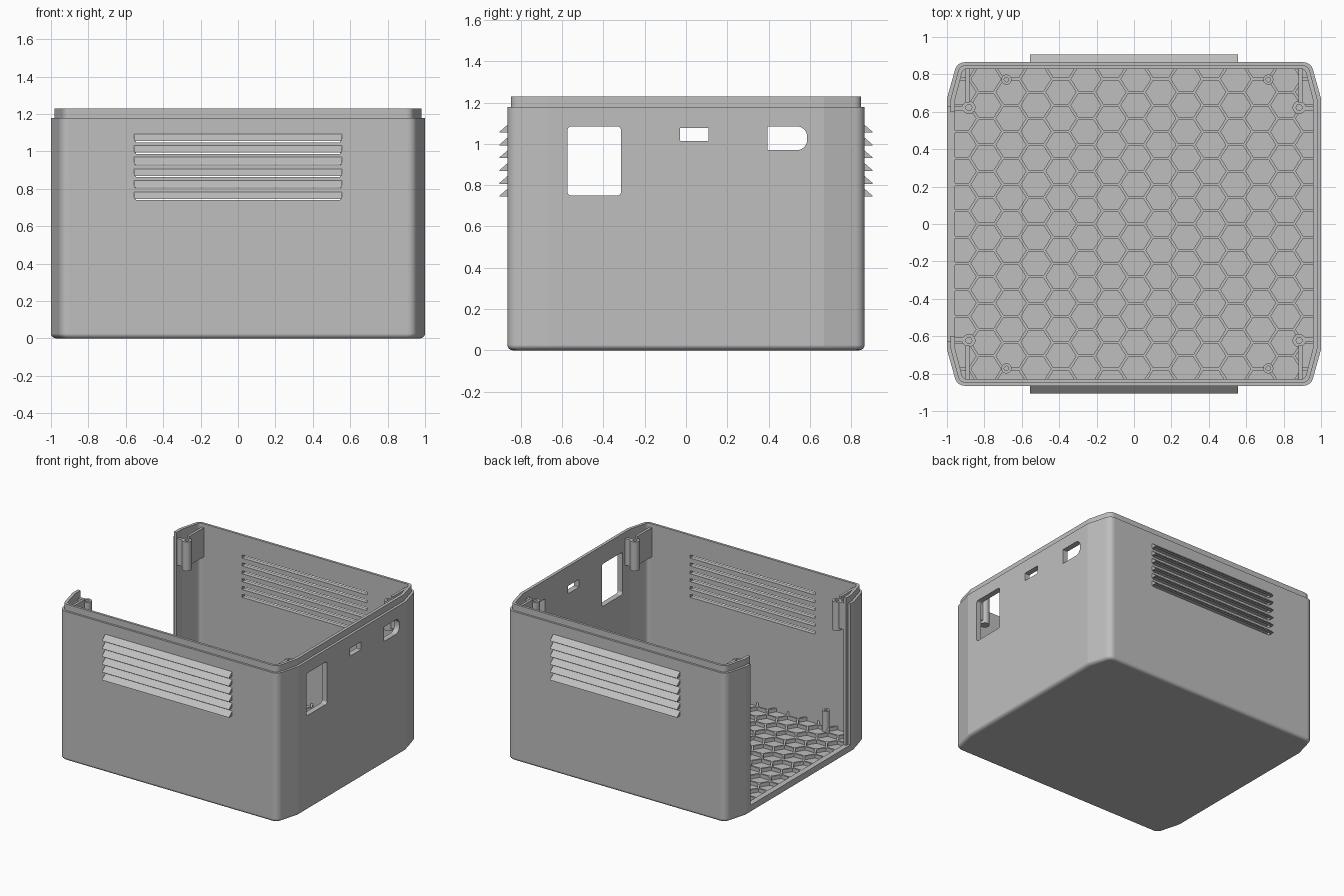
import bpy, bmesh, math
from mathutils import Vector

cube = bpy.data.objects.get("Cube")
if cube:
    bpy.data.objects.remove(cube)

grey = bpy.data.materials.new("plain_grey")
grey.use_nodes = True
grey.diffuse_color = (0.52, 0.52, 0.52, 1)
grey.node_tree.nodes["Principled BSDF"].inputs["Base Color"].default_value = (0.52, 0.52, 0.52, 1)

AXES = {"z": lambda a, b, h: (a, b, h), "x": lambda a, b, h: (h, a, b)}


def loft(bm, rings, axis="z"):
    """Closed skin through rings of equal point count, capped at both ends."""
    rows = [[bm.verts.new(AXES[axis](a, b, h)) for a, b in pts] for pts, h in rings]
    n = len(rows[0])
    for low, high in zip(rows, rows[1:]):
        for i in range(n):
            j = (i + 1) % n
            bm.faces.new((low[i], low[j], high[j], high[i]))
    bm.faces.new(rows[0])
    bm.faces.new(rows[-1])


def prism(bm, pts, h0, h1, axis="z"):
    loft(bm, [(pts, h0), (pts, h1)], axis)


def rect(a0, a1, b0, b1):
    return [(a0, b0), (a1, b0), (a1, b1), (a0, b1)]


def circle(x, y, r, n=32):
    return [(x + r * math.cos(math.tau * i / n), y + r * math.sin(math.tau * i / n)) for i in range(n)]


def round_rect(a0, a1, b0, b1, radii):
    pts = []
    for k, ((a, b), r) in enumerate(zip(rect(a0, a1, b0, b1), radii)):
        if r == 0:
            pts.append((a, b))
            continue
        ca = a + r if k in (0, 3) else a - r
        cb = b + r if k < 2 else b - r
        for i in range(9):
            t = math.pi * (1 + k / 2 + i / 16)
            pts.append((ca + r * math.cos(t), cb + r * math.sin(t)))
    return pts


def finish(name, bm, recalc=True):
    if recalc:
        bmesh.ops.recalc_face_normals(bm, faces=bm.faces)
    mesh = bpy.data.meshes.new(name)
    bm.to_mesh(mesh)
    bm.free()
    mesh.materials.append(grey)
    obj = bpy.data.objects.new(name, mesh)
    bpy.context.collection.objects.link(obj)
    return obj


def cut(obj, cutters):
    for c in cutters:
        mod = obj.modifiers.new("cut", "BOOLEAN")
        mod.operation, mod.solver, mod.object = "DIFFERENCE", "EXACT", c
    deps = bpy.context.evaluated_depsgraph_get()
    mesh = bpy.data.meshes.new_from_object(obj.evaluated_get(deps))
    obj.modifiers.clear()
    obj.data = mesh


def outline(d):
    """Plan of the case, inset by d: long sides with tapered, rounded corners."""
    a = Vector((1 - 1.25 * d, 0.67 - 0.12 * d))
    c = Vector((0.946 - 0.9 * d, 0.865 - d))
    r = max(0.045 - 0.6 * d, 0.012)
    p, q = c + (a - c).normalized() * r, c - Vector((r, 0))
    quad = [a] + [p.lerp(c, t / 10).lerp(c.lerp(q, t / 10), t / 10) for t in range(11)]
    quad = [(v.x, v.y) for v in quad]
    half = quad + [(-x, y) for x, y in reversed(quad)]
    return half + [(-x, -y) for x, y in half]


FLOOR, RIDGE, BODY, TOP = 0.035, 0.065, 1.18, 1.23

# Shell: rounded base, walls, stepped lip and hollow inside
bm = bmesh.new()
base = []
for i in range(9):
    t = math.pi / 2 * i / 8
    base.append((outline(0.026 * (1 - math.sin(t))), 0.026 * (1 - math.cos(t))))
loft(bm, base + [(outline(0), BODY), (outline(0.016), BODY), (outline(0.016), TOP),
                 (outline(0.035), TOP), (outline(0.035), FLOOR)])
shell = finish("case_shell", bm)

# Louvre hoods on front and back, with the slots behind them
hoods, slots = bmesh.new(), bmesh.new()
for side in (-1, 1):
    for k in range(6):
        z = 0.745 + 0.062 * k
        prism(hoods, [(side * 0.86, z), (side * 0.905, z), (side * 0.903, z + 0.005),
                      (side * 0.865, z + 0.038), (side * 0.86, z + 0.038)], -0.555, 0.555, "x")
        prism(slots, rect(*sorted((side * 0.8, side * 0.882)), z - 0.006, z + 0.018), -0.545, 0.545, "x")
louvres = finish("louvre_hoods", hoods)
slot_cutter = finish("slot_cutter", slots)

# Port openings in the side wall
bm = bmesh.new()
prism(bm, round_rect(-0.575, -0.315, 0.75, 1.085, [0.02] * 4), 0.9, 1.1, "x")
prism(bm, round_rect(-0.03, 0.11, 1.015, 1.077, [0.005] * 4), 0.9, 1.1, "x")
prism(bm, round_rect(0.395, 0.587, 0.97, 1.085, [0, 0.05, 0.05, 0]), 0.9, 1.1, "x")
port_cutter = finish("port_cutter", bm)

# Open side with a rebate for a panel
bm = bmesh.new()
prism(bm, rect(-1.1, -0.9, -0.6, 0.6), RIDGE, 1.4)
opening_cutter = finish("opening_cutter", bm)
bm = bmesh.new()
prism(bm, rect(-1.1, -0.98, -0.625, 0.625), RIDGE, 1.4)
rebate_cutter = finish("rebate_cutter", bm)

cutters = [slot_cutter, port_cutter, opening_cutter, rebate_cutter]
for c in cutters:
    c.hide_render = True
cut(shell, cutters)
cut(louvres, [slot_cutter])
for c in cutters:
    bpy.data.objects.remove(c)

# Honeycomb ridges on the floor, trimmed to the inside of the walls
bm = bmesh.new()
PX, PY = 0.1335, 0.141
for col in range(-8, 9):
    for row in range(-7, 8):
        cx = 0.01 + PX * col
        cy = PY * (row + (0 if col % 2 else 0.5))
        loops = []
        for scale, z in ((1, RIDGE), (0.9, RIDGE), (0.9, FLOOR + 0.002)):
            loops.append([bm.verts.new((cx + scale * x * PX / 1.5, cy + scale * y * PY / math.sqrt(3), z))
                          for x, y in circle(0, 0, 1, 6)])
        for i in range(6):
            j = (i + 1) % 6
            for a, b in zip(loops, loops[1:]):
                bm.faces.new((a[i], a[j], b[j], b[i]))
        bm.faces.new(loops[2])
for sx in (-1, 1):
    for sy in (-1, 1):
        for point, normal in (((0.956, 0), (1, 0)), ((0, 0.83), (0, 1)), ((0.956, 0.666), (0.969, 0.245))):
            bmesh.ops.bisect_plane(bm, geom=bm.verts[:] + bm.edges[:] + bm.faces[:],
                                   plane_co=(sx * point[0], sy * point[1], 0),
                                   plane_no=(sx * normal[0], sy * normal[1], 0), clear_outer=True)
finish("floor_honeycomb", bm, recalc=False)

# Lid screw posts with corner brackets, and floor standoffs
posts, brackets, standoffs = bmesh.new(), bmesh.new(), bmesh.new()


def tube(bm, x, y, r, hole, z0, z1, depth):
    loft(bm, [(circle(x, y, r), z0), (circle(x, y, r), z1),
              (circle(x, y, hole), z1), (circle(x, y, hole), z1 - depth)])


for sx in (-1, 1):
    for sy in (-1, 1):
        tube(posts, sx * 0.883, sy * 0.623, 0.035, 0.016, 0.95, BODY, 0.15)
        prism(brackets, [(sx * x, sy * y) for x, y in rect(0.88, 0.9, 0.65, 0.84)], 0.97, BODY + 0.02)
        prism(brackets, [(sx * x, sy * y) for x, y in rect(0.91, 0.965, 0.605, 0.63)], 0.97, BODY)
        tube(standoffs, 0.018 + sx * 0.7, sy * 0.772, 0.027, 0.012, FLOOR, 0.2, 0.1)
post_obj = finish("lid_screw_posts", posts)
finish("corner_brackets", brackets)
standoff_obj = finish("floor_standoffs", standoffs)

# Smooth the curved parts, keep corners crisp and broad faces flat
bpy.ops.object.select_all(action="DESELECT")
for obj in (shell, post_obj, standoff_obj):
    obj.select_set(True)
bpy.context.view_layer.objects.active = shell
bpy.ops.object.shade_smooth_by_angle(angle=math.radians(14))
weighted = shell.modifiers.new("flat_broad_faces", "WEIGHTED_NORMAL")
weighted.keep_sharp = True
